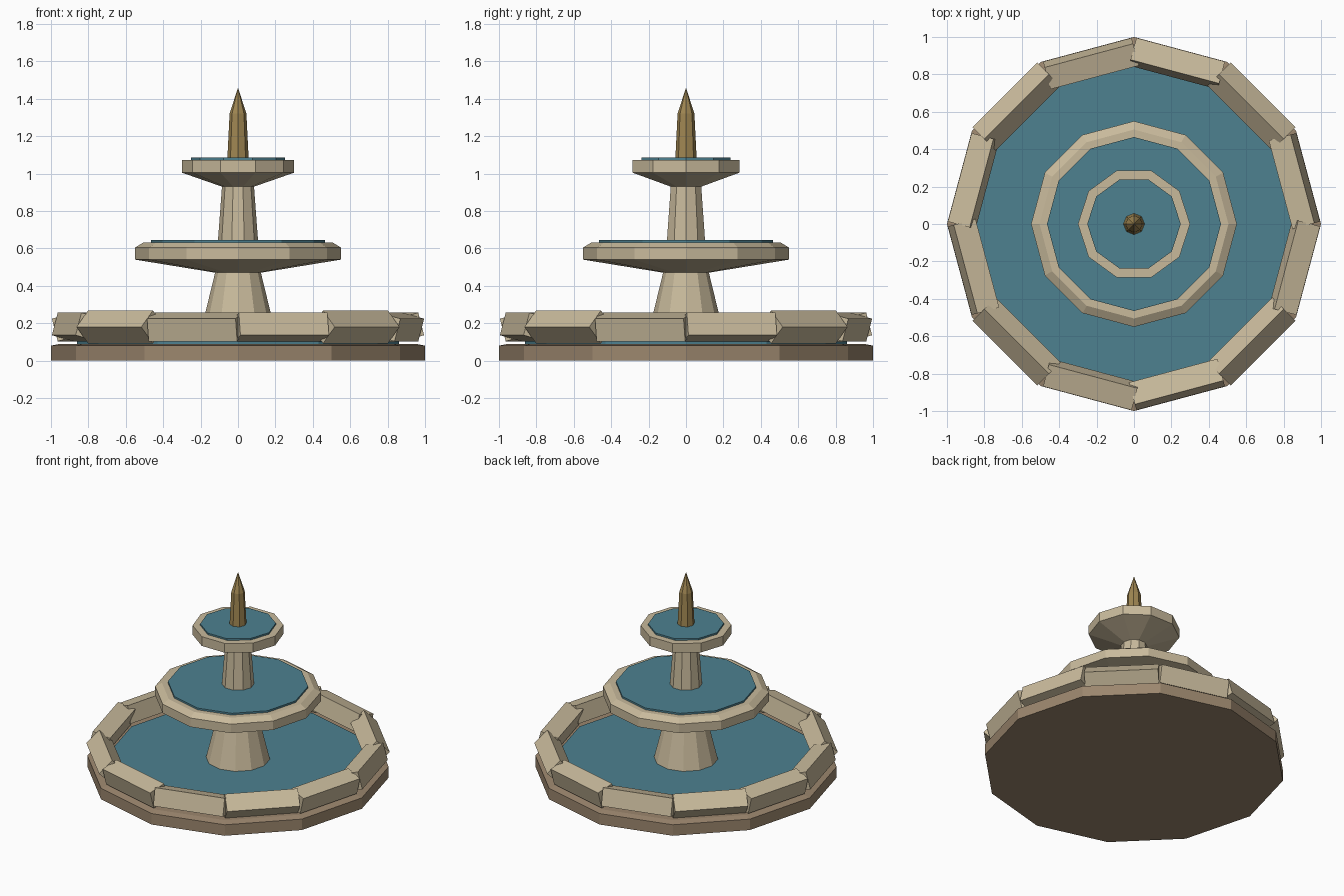
import bpy, bmesh, math
from mathutils import Matrix

cube = bpy.data.objects.get("Cube")
if cube:
    bpy.data.objects.remove(cube, do_unlink=True)


def material(name, rgb):
    mat = bpy.data.materials.new(name)
    mat.use_nodes = True
    color = (*rgb, 1.0)
    mat.diffuse_color = color
    mat.node_tree.nodes["Principled BSDF"].inputs["Base Color"].default_value = color
    return mat


stone = material("pale stone", (0.58, 0.49, 0.33))
earth = material("brown stone", (0.33, 0.24, 0.155))
water = material("water blue", (0.075, 0.22, 0.28))
bronze = material("bronze", (0.35, 0.24, 0.085))


def add_object(name, bm, mat):
    bmesh.ops.recalc_face_normals(bm, faces=bm.faces)
    mesh = bpy.data.meshes.new(name)
    bm.to_mesh(mesh)
    bm.free()
    mesh.materials.append(mat)
    obj = bpy.data.objects.new(name, mesh)
    bpy.context.collection.objects.link(obj)
    return obj


def turned(name, mat, sides, profile):
    """Flat-sided solid from a list of (radius, height) rings; radius 0 makes a tip."""
    bm = bmesh.new()
    rings = []
    for r, z in profile:
        count = sides if r > 0 else 1
        angles = [math.tau * i / sides for i in range(count)]
        rings.append([bm.verts.new((r * math.cos(a), r * math.sin(a), z)) for a in angles])
    for low, high in zip(rings, rings[1:]):
        for i in range(sides):
            j = (i + 1) % sides
            if len(high) == 1:
                bm.faces.new((low[i], low[j], high[0]))
            else:
                bm.faces.new((low[i], low[j], high[j], high[i]))
    for ring in (rings[0], rings[-1]):
        if len(ring) > 1:
            bm.faces.new(ring)
    return add_object(name, bm, mat)


# Ground slab and the pool on it
turned("base_slab", earth, 12, [(1, 0), (1, 0.08), (0.95, 0.09)])
turned("pool_water", water, 12, [(0.86, 0.08), (0.86, 0.103)])

# Ring of square blocks, each rolled a further step about its own length
for i in range(12):
    angle = math.radians(15 + 30 * i)
    bm = bmesh.new()
    bmesh.ops.create_cube(bm, size=1, matrix=Matrix.Diagonal((0.125, 0.49, 0.125, 1)))
    block = add_object(f"rim_block_{i + 1}", bm, stone)
    block.matrix_world = (Matrix.Rotation(angle, 4, "Z")
                          @ Matrix.Translation((0.888, 0, 0.18))
                          @ Matrix.Rotation(-angle, 4, "Y"))

# Lower tier
turned("lower_column", stone, 12, [(0.215, 0.09), (0.12, 0.48)])
turned("lower_bowl", stone, 12,
       [(0.12, 0.47), (0.55, 0.54), (0.55, 0.605), (0.505, 0.632)])
turned("lower_bowl_water", water, 12, [(0.465, 0.62), (0.465, 0.645)])

# Upper tier
turned("upper_column", stone, 10, [(0.108, 0.63), (0.085, 0.94)])
turned("upper_bowl", stone, 10, [(0.085, 0.93), (0.3, 1.005), (0.3, 1.073)])
turned("upper_bowl_water", water, 10, [(0.25, 1.06), (0.25, 1.085)])

# Pointed finial
turned("finial", bronze, 8, [(0.058, 1.06), (0.045, 1.32), (0, 1.46)])
